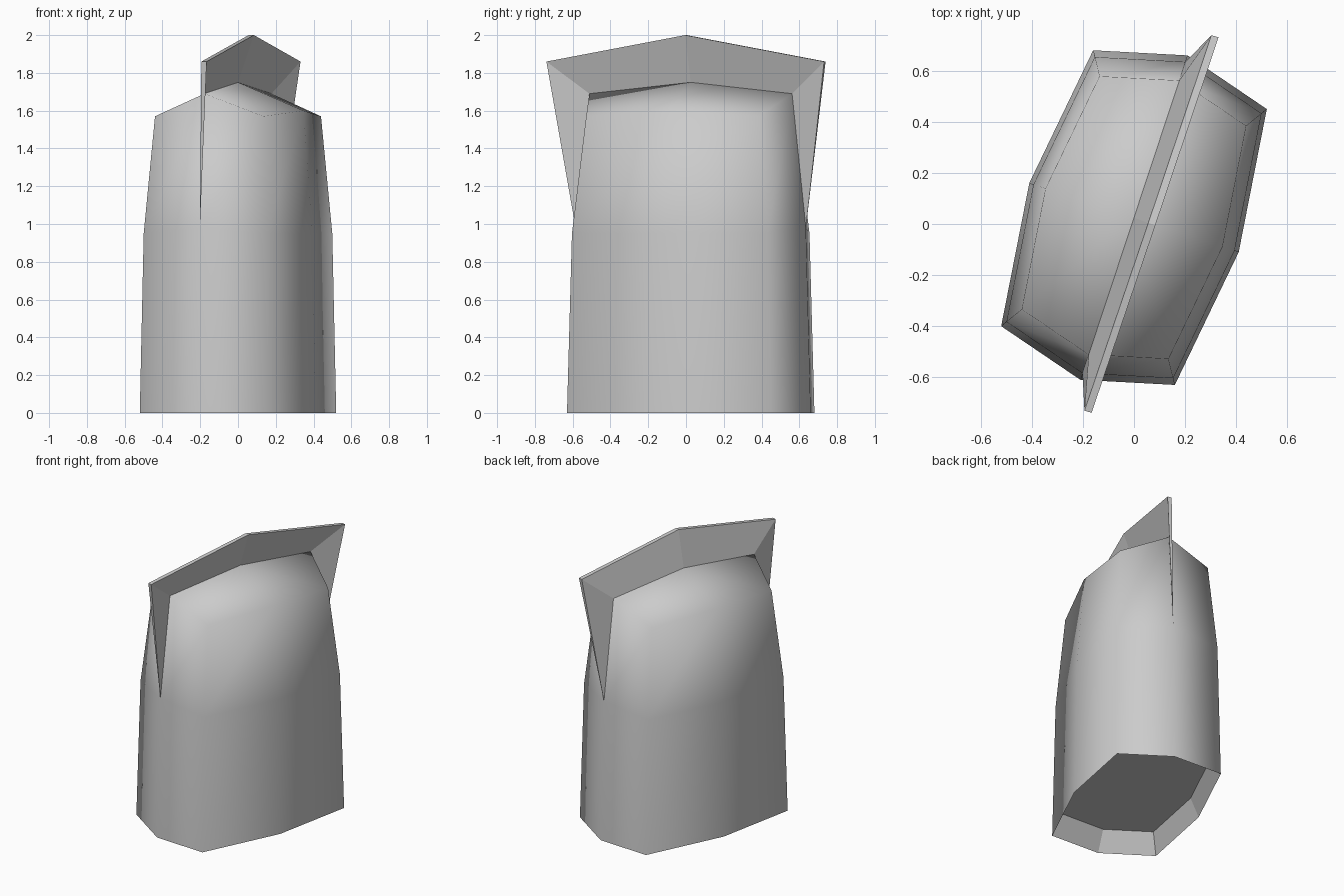
import bpy
from mathutils import Vector

cube = bpy.data.objects.get("Cube")
if cube:
    bpy.data.objects.remove(cube, do_unlink=True)

grey = bpy.data.materials.new("plain grey")
grey.use_nodes = True
COLOUR = (0.6, 0.6, 0.6, 1)
grey.diffuse_color = COLOUR
grey.node_tree.nodes["Principled BSDF"].inputs["Base Color"].default_value = COLOUR

CENTRE = Vector((0, 0.025, 0))
# Half of the outline; the other half is its half-turn
HALF = [(0.16, -0.655), (0.41, -0.135), (0.52, 0.425), (0.21, 0.635)]
OUTLINE = HALF + [(-x, -y) for x, y in HALF]
N = len(OUTLINE)


def ring(scale, heights):
    return [CENTRE + Vector((x * scale, y * scale, heights[i % 4]))
            for i, (x, y) in enumerate(OUTLINE)]


def make(name, verts, faces):
    mesh = bpy.data.meshes.new(name)
    mesh.from_pydata(verts, [], faces)
    mesh.materials.append(grey)
    obj = bpy.data.objects.new(name, mesh)
    bpy.context.collection.objects.link(obj)
    return obj


# Body: recessed floor, rim, shoulder and eave rings
rings = [ring(0.87, [0.13] * 4), ring(1, [0] * 4),
         ring(0.96, [0.95, 0.95, 0.95, 0.98]),
         ring(0.845, [1.57, 1.60, 1.57, 1.69])]
verts = [v for r in rings for v in r]
faces = [tuple(reversed(range(N)))]
for level in range(len(rings) - 1):
    for i in range(N):
        j = (i + 1) % N
        a, b = level * N, (level + 1) * N
        faces.append((a + i, a + j, b + j, b + i))
# Roof fans up to the middle of the ridge
verts.append(CENTRE + Vector((0, 0, 1.75)))
eave = 3 * N
faces += [(eave + i, eave + (i + 1) % N, len(verts) - 1) for i in range(N)]
body = make("body", verts, faces)
for k, poly in enumerate(body.data.polygons):
    poly.use_smooth = k > N      # floor and inner rim stay flat
rim = set(range(N, 2 * N))
for edge in body.data.edges:
    edge.use_edge_sharp = set(edge.vertices) <= rim

# Fin: wedge rising from the ridge and the two end corners
shoulder, eaves = rings[2], rings[3]
base = [shoulder[7], eaves[7], verts[-1], eaves[3], shoulder[3]]
outer = [Vector((-0.18, -0.735, 1.86)), Vector((0.07, 0, 2)),
         Vector((0.317, 0.735, 1.86))]
side = Vector((0.014, -0.004, 0))
fin_verts = base + [p - side for p in outer] + [p + side for p in outer]
left = [(0, 1, 5), (1, 2, 6, 5), (2, 3, 7, 6), (3, 4, 7)]
right = [tuple(v + 3 if v > 4 else v for v in reversed(f)) for f in left]
edges = [(0, 5, 8), (5, 6, 9, 8), (6, 7, 10, 9), (7, 4, 10)]
make("ridge_fin", fin_verts, left + right + edges)
